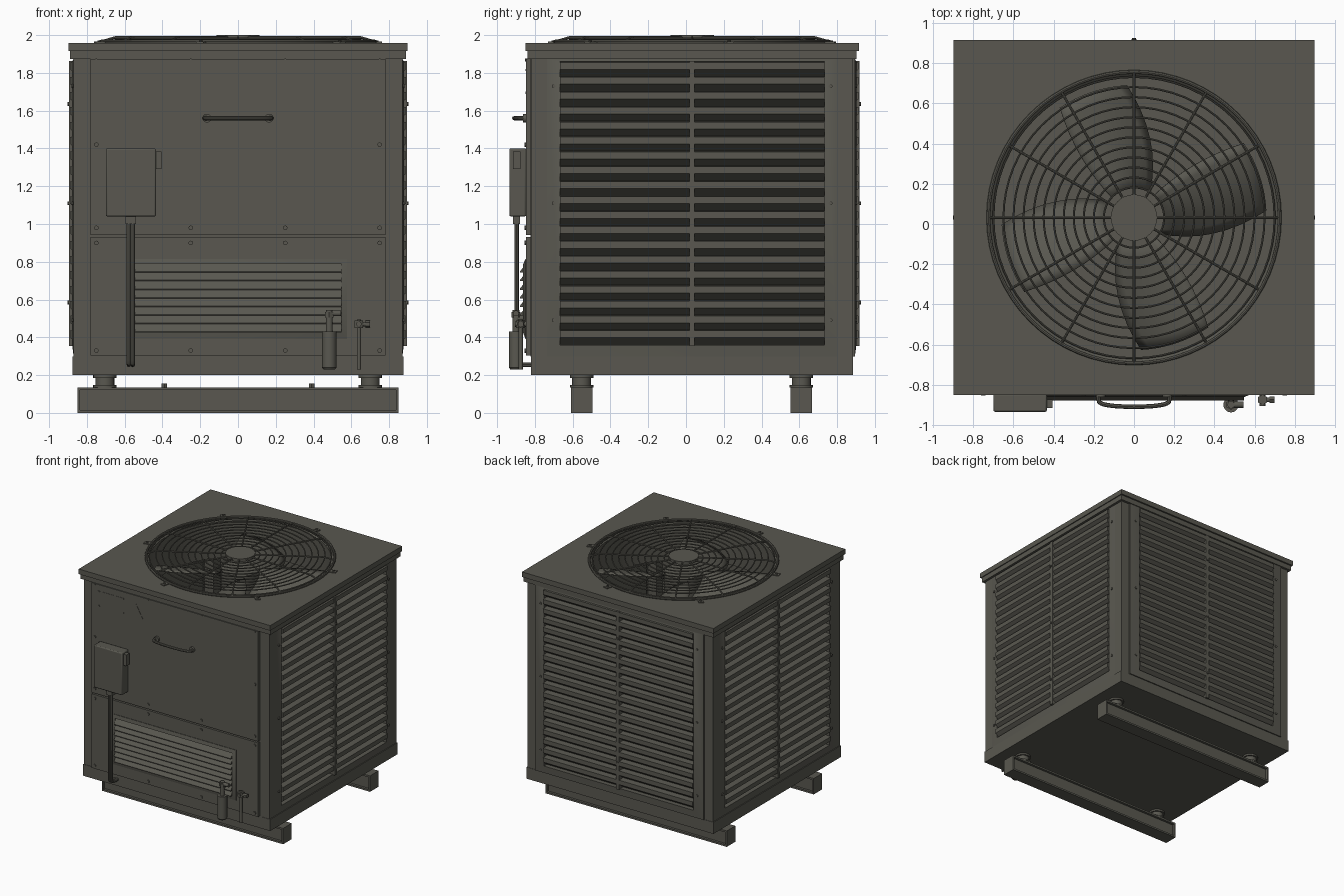
import bpy, bmesh, math
from mathutils import Matrix, Vector

if "Cube" in bpy.data.objects:
    bpy.data.objects.remove(bpy.data.objects["Cube"])

CY = 0.032                      # cabinet centre in y
I = Matrix.Identity(4)
mat = bpy.data.materials.new("olive_grey_paint")
mat.diffuse_color = (0.1, 0.097, 0.08, 1)
mat.use_nodes = True
mat.node_tree.nodes["Principled BSDF"].inputs["Base Color"].default_value = mat.diffuse_color


def finish(o):
    o.data.materials.clear()
    o.data.materials.append(mat)
    bpy.ops.object.select_all(action='DESELECT')
    o.select_set(True)
    bpy.context.view_layer.objects.active = o
    bpy.ops.object.shade_smooth_by_angle(angle=math.radians(35))
    return o


def make(name, bm, fix=True):
    if fix:
        bmesh.ops.recalc_face_normals(bm, faces=bm.faces[:])
    me = bpy.data.meshes.new(name)
    bm.to_mesh(me)
    bm.free()
    o = bpy.data.objects.new(name, me)
    bpy.context.collection.objects.link(o)
    return finish(o)


def add_box(bm, x0, x1, y0, y1, z0, z1, M=I):
    S = Matrix.Diagonal((x1 - x0, y1 - y0, z1 - z0, 1))
    T = Matrix.Translation(((x0 + x1) / 2, (y0 + y1) / 2, (z0 + z1) / 2))
    bmesh.ops.create_cube(bm, size=1, matrix=M @ T @ S)


def add_cyl(bm, a, b, r, n=20, r2=None, M=I):
    a, b = M @ Vector(a), M @ Vector(b)
    R = (b - a).to_track_quat('Z', 'Y').to_matrix().to_4x4()
    bmesh.ops.create_cone(bm, cap_ends=True, segments=n, radius1=r, radius2=r2 or r,
                          depth=(b - a).length, matrix=Matrix.Translation((a + b) / 2) @ R)


def boxes(name, *dims):
    bm = bmesh.new()
    for d in dims:
        add_box(bm, *d)
    return make(name, bm)


def cyls(name, *dims):
    bm = bmesh.new()
    for d in dims:
        add_cyl(bm, *d)
    return make(name, bm)


def loft(bm, loops, M=I):
    rows = [[bm.verts.new(M @ Vector(p)) for p in lp] for lp in loops]
    for a, b in zip(rows, rows[1:]):
        for i in range(len(a)):
            j = (i + 1) % len(a)
            bm.faces.new((a[i], a[j], b[j], b[i]))


def tubes(name, paths, r, cyclic=False):
    cu = bpy.data.curves.new(name, 'CURVE')
    cu.dimensions, cu.bevel_depth, cu.bevel_resolution, cu.use_fill_caps = '3D', r, 2, True
    for pts in paths:
        s = cu.splines.new('POLY')
        s.points.add(len(pts) - 1)
        for p, c in zip(s.points, pts):
            p.co = (*c, 1)
        s.use_cyclic_u = cyclic
    o = bpy.data.objects.new(name, cu)
    bpy.context.collection.objects.link(o)
    bpy.ops.object.select_all(action='DESELECT')
    o.select_set(True)
    bpy.context.view_layer.objects.active = o
    bpy.ops.object.convert(target='MESH')
    return finish(bpy.context.view_layer.objects.active)


def rect(h, d, z0, z1):         # rectangle loop on a wall facing local -y
    return [(-h, -d, z0), (h, -d, z0), (h, -d, z1), (-h, -d, z1)]


def ring(r, z, n=64):
    return [(r * math.cos(i * math.tau / n), CY + r * math.sin(i * math.tau / n), z) for i in range(n)]


def square(hx, hy, z, n=64):    # square loop with the same point count as ring
    out = []
    for i in range(n):
        c, s = math.cos(i * math.tau / n), math.sin(i * math.tau / n)
        m = max(abs(c), abs(s))
        out.append((hx * c / m, CY + hy * s / m, z))
    return out


def teeth(bm, h, prof_of, z0, pitch, count, M):   # repeated slats with closed ends
    for k in range(count):
        prof = prof_of(z0 + k * pitch, pitch)
        L = [bm.verts.new(M @ Vector((-h, -d, z))) for d, z in prof]
        R = [bm.verts.new(M @ Vector((h, -d, z))) for d, z in prof]
        bm.faces.new(L)
        bm.faces.new(R[::-1])
        for i in range(len(prof)):
            j = (i + 1) % len(prof)
            bm.faces.new((L[i], R[i], R[j], L[j]))


# Skid rails with recessed sides, rubber feet and small bolts
for tag, y in (("front", -0.553), ("back", 0.611)):
    a, b = y - 0.057, y + 0.057
    boxes(tag + "_skid_rail", (-0.85, 0.85, a, b, 0, 0.015), (-0.85, 0.85, a, b, 0.12, 0.135),
          (-0.85, 0.85, a + 0.02, b - 0.02, 0.015, 0.12),
          (-0.85, -0.837, a, b, 0.015, 0.12), (0.837, 0.85, a, b, 0.015, 0.12))
    for side, x in (("left", -0.705), ("right", 0.7)):
        cyls(f"{tag}_{side}_foot", ((x, y, 0.135), (x, y, 0.147), 0.062),
             ((x, y, 0.147), (x, y, 0.185), 0.05), ((x, y, 0.185), (x, y, 0.201), 0.062))
    cyls(tag + "_rail_bolts", *[((x, y, 0.13), (x, y, 0.155), 0.016, 6) for x in (-0.39, 0.39)])

# Base pan and corner posts
boxes("base_pan", (-0.877, 0.877, CY - 0.853, CY + 0.853, 0.2, 0.298))
boxes("corner_posts", *[(min(sx * 0.79, sx * 0.87), max(sx * 0.79, sx * 0.87),
                         CY + min(sy * 0.765, sy * 0.85), CY + max(sy * 0.765, sy * 0.85), 0.298, 1.875)
                        for sx in (-1, 1) for sy in (-1, 1)])

# Louvred walls: mitred frame, slats, centre bar and screws
for tag, ang, half, d in (("right", 90, 0.767, 0.874), ("left", -90, 0.767, 0.874), ("back", 180, 0.79, 0.866)):
    M = Matrix.Translation((0, CY, 0)) @ Matrix.Rotation(math.radians(ang), 4, 'Z')
    bm = bmesh.new()
    loft(bm, [rect(half, d - 0.04, 0.298, 1.875), rect(half, d - 0.004, 0.298, 1.875),
              rect(0.70, d + 0.004, 0.36, 1.86), rect(0.70, d - 0.04, 0.36, 1.86)], M)
    make(tag + "_louvre_frame", bm)
    bm = bmesh.new()
    teeth(bm, 0.70, lambda z, p: [(d - 0.035, z), (d + 0.016, z + 0.48 * p),
                                  (d + 0.016, z + 0.95 * p), (d - 0.035, z + p)], 0.36, 1.5 / 19, 19, M)
    make(tag + "_louvre_slats", bm)
    bm = bmesh.new()
    add_box(bm, -0.014, 0.014, -d - 0.021, -d + 0.03, 0.355, 1.862, M)
    make(tag + "_centre_bar", bm)
    bm = bmesh.new()
    for z in (0.49, 1.11, 1.73):
        for u in (-0.733, 0.733):
            add_cyl(bm, (u, -d + 0.01, z), (u, -d - 0.008, z), 0.01, 10, None, M)
    for z in (0.585, 1.11, 1.635):
        add_cyl(bm, (0, -d, z), (0, -d - 0.028, z), 0.01, 10, None, M)
    make(tag + "_wall_screws", bm)

# Front panels over a backing sheet
boxes("front_backing", (-0.8, 0.8, -0.822, -0.812, 0.298, 1.875))
boxes("upper_front_panel", (-0.78, 0.78, -0.846, -0.822, 0.942, 1.873))
boxes("lower_front_panel", (-0.78, 0.78, -0.846, -0.822, 0.303, 0.931))
cyls("front_screws", *[((x, -0.84, z), (x, -0.854, z), 0.012, 10)
                       for z in (0.33, 0.90, 0.98) for x in (-0.75, -0.25, 0.25, 0.75)],
     *[((x, -0.84, 1.42), (x, -0.854, 1.42), 0.012, 10) for x in (-0.75, 0.75)],
     *[((x, -0.84, 1.868), (x, -0.852, 1.868), 0.008, 10) for x in (-0.75, -0.25, 0.25, 0.75)])

# Front vent
bm = bmesh.new()
loft(bm, [rect(0.577, 0.84, 0.39, 0.815), rect(0.577, 0.85, 0.39, 0.815),
          rect(0.548, 0.862, 0.425, 0.788), rect(0.548, 0.84, 0.425, 0.788)])
make("front_vent_frame", bm)
bm = bmesh.new()
teeth(bm, 0.548, lambda z, p: [(0.842, z), (0.88, z), (0.88, z + 0.005), (0.848, z + p)], 0.425, 0.363 / 8, 8, I)
make("front_vent_slats", bm)

# Data plate with rivets and warning triangle plate
boxes("data_plate", (-0.72, -0.47, -0.848, -0.845, 1.69, 1.82))
cyls("plate_rivets", *[((x, -0.845, z), (x, -0.851, z), 0.006, 8) for x in (-0.708, -0.482) for z in (1.695, 1.815)])
bm = bmesh.new()
tri = ((-0.43, 1.69), (-0.298, 1.69), (-0.364, 1.805))
loft(bm, [[(x, y, z) for x, z in tri] for y in (-0.845, -0.848)])
bmesh.ops.holes_fill(bm, edges=bm.edges[:])
make("warning_plate", bm)

# Pull handle
arc = [(-0.165, -0.845, 1.56)] + [(-0.178 * math.cos(t * math.pi / 16), -0.865 - 0.045 * math.sin(t * math.pi / 16) ** 0.5, 1.56)
                                  for t in range(17)] + [(0.165, -0.845, 1.56)]
tubes("pull_handle", [arc], 0.011)
cyls("handle_mounts", *[((x, -0.845, 1.56), (x, -0.862, 1.56), 0.023) for x in (-0.165, 0.165)])

# Electrical box, switch and conduits
o = boxes("electrical_box", (-0.70, -0.434, -0.935, -0.846, 1.04, 1.40))
b = o.modifiers.new("bevel", 'BEVEL')
b.width, b.segments = 0.008, 2
boxes("box_switch", (-0.434, -0.405, -0.915, -0.875, 1.29, 1.385))
tubes("conduits", [[(x, -0.897, 1.05), (x, -0.897, 0.28), (x, -0.888, 0.262), (x, -0.87, 0.255), (x, -0.81, 0.255)]
                   for x in (-0.578, -0.557)], 0.012)
boxes("conduit_collar", (-0.595, -0.54, -0.915, -0.878, 1.0, 1.04))

# Service valves and filter cylinder
cyls("filter_cylinder", ((0.483, -0.9, 0.24), (0.483, -0.9, 0.43), 0.038),
     ((0.483, -0.9, 0.23), (0.483, -0.9, 0.24), 0.03, 20, 0.038),
     ((0.483, -0.9, 0.43), (0.483, -0.9, 0.545), 0.018), ((0.483, -0.9, 0.505), (0.483, -0.9, 0.535), 0.025, 6),
     ((0.483, -0.9, 0.527), (0.545, -0.9, 0.527), 0.015), ((0.483, -0.9, 0.5), (0.483, -0.84, 0.5), 0.015))
cyls("service_valve", ((0.64, -0.875, 0.23), (0.64, -0.875, 0.495), 0.011), ((0.64, -0.875, 0.45), (0.64, -0.875, 0.49), 0.026, 6),
     ((0.64, -0.875, 0.47), (0.69, -0.875, 0.47), 0.012), ((0.675, -0.875, 0.47), (0.7, -0.875, 0.47), 0.018, 6),
     ((0.64, -0.905, 0.47), (0.64, -0.84, 0.47), 0.014))

# Top cover with fan opening and shroud
bm = bmesh.new()
loft(bm, [square(0.85, 0.83, 1.873), square(0.89, 0.87, 1.873), square(0.89, 0.87, 1.915), square(0.898, 0.883, 1.915),
          square(0.898, 0.883, 1.958), ring(0.715, 1.958), ring(0.70, 1.945), ring(0.70, 1.64)])
make("top_cover", bm)

# Fan: hub, motor and four swept blades
cyls("fan_hub", ((0, CY, 1.68), (0, CY, 1.87), 0.15, 32))
cyls("fan_motor", ((0, CY, 1.40), (0, CY, 1.68), 0.12, 32))
bm = bmesh.new()
N = 8
for q in range(4):
    g = []
    for i in range(N + 1):
        s = i / N
        r = 0.14 + 0.52 * s
        a0, a1 = -35 + 38 * s ** 0.7, 48 - 14 * s
        row = []
        for j in range(N + 1):
            t = j / N
            a = math.radians(q * 90 + a0 + (a1 - a0) * t)
            row.append(bm.verts.new((r * math.cos(a), CY + r * math.sin(a), 1.70 + 0.15 * t + 0.03 * math.sin(t * math.pi))))
        g.append(row)
    for i in range(N):
        for j in range(N):
            bm.faces.new((g[i][j], g[i + 1][j], g[i + 1][j + 1], g[i][j + 1]))
o = make("fan_blades", bm, False)
o.modifiers.new("thickness", 'SOLIDIFY').thickness = 0.008


# Wire guard: rings, spokes, centre disc and tabs
def dome(r):
    return 1.988 if r < 0.65 else 1.988 - 0.022 * (r - 0.65) / 0.075


tubes("guard_rings", [ring(r, dome(r) - 0.006) for r in [0.15 + 0.05 * k for k in range(11)] + [0.70]], 0.005, True)
tubes("guard_outer_ring", [ring(0.725, 1.966)], 0.01, True)
spokes = []
for k in range(12):
    c, s = math.cos(k * math.pi / 6), math.sin(k * math.pi / 6)
    spokes.append([(r * c, CY + r * s, dome(r)) for r in (0.09, 0.649, 0.725)])
tubes("guard_spokes", spokes, 0.0065)
cyls("guard_centre_disc", ((0, CY, 1.975), (0, CY, 2.0), 0.115, 32))
bm = bmesh.new()
for k in range(6):
    M = Matrix.Translation((0, CY, 0)) @ Matrix.Rotation(math.radians(15 + 60 * k), 4, 'Z')
    add_box(bm, 0.715, 0.785, -0.02, 0.02, 1.957, 1.965, M)
    add_cyl(bm, (0.762, 0, 1.96), (0.762, 0, 1.972), 0.009, 8, None, M)
make("guard_tabs", bm)
